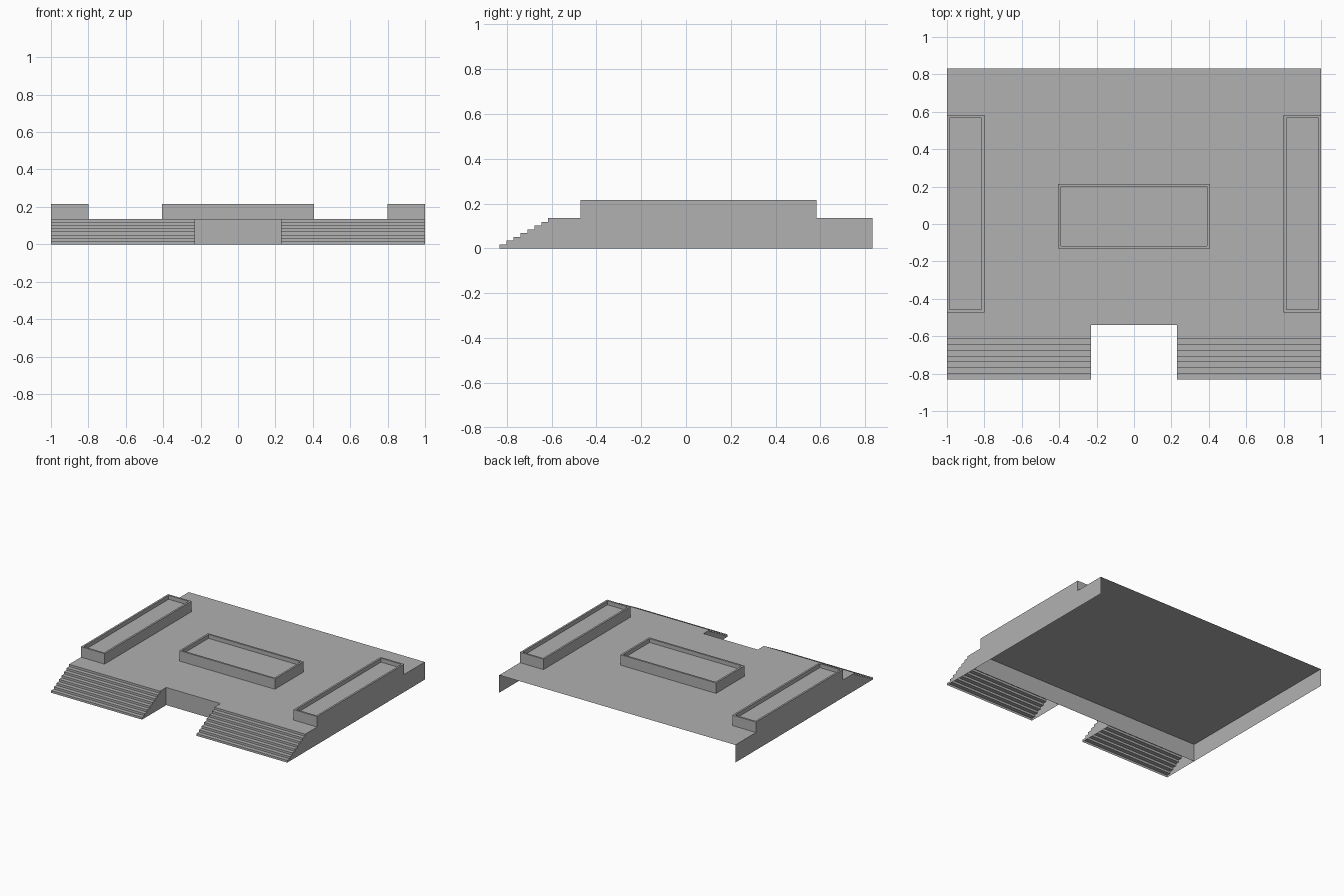
import bpy, bmesh
from mathutils import Vector

cube = bpy.data.objects.get("Cube")
if cube:
    bpy.data.objects.remove(cube, do_unlink=True)

# Main dimensions
HALF_X, HALF_Y = 1.0, 0.832
DECK_Z, PLANTER_Z = 0.135, 0.215
NOTCH_X, WALL_Y, LANDING_Y = 0.23, -0.54, -0.615
RISERS = 8
RIM, RECESS = 0.02, 0.03

stone = bpy.data.materials.new("grey stone")
stone.use_nodes = True
GREY = (0.44, 0.44, 0.44, 1)
stone.diffuse_color = GREY
stone.node_tree.nodes["Principled BSDF"].inputs["Base Color"].default_value = GREY


def finish(name, bm):
    mesh = bpy.data.meshes.new(name)
    bm.to_mesh(mesh)
    bm.free()
    mesh.materials.append(stone)
    obj = bpy.data.objects.new(name, mesh)
    bpy.context.collection.objects.link(obj)
    return obj


def panel(name, points, facing):
    """Single flat sheet whose normal points along facing."""
    bm = bmesh.new()
    face = bm.faces.new([bm.verts.new(p) for p in points])
    face.normal_update()
    if face.normal.dot(Vector(facing)) < 0:
        face.normal_flip()
    return finish(name, bm)


def planter(name, x0, x1, y0, y1):
    """Open-bottomed block with a thin rim and sunken top."""
    bm = bmesh.new()
    corners = [(x0, y0), (x1, y0), (x1, y1), (x0, y1)]
    base = [bm.verts.new((x, y, DECK_Z)) for x, y in corners]
    rim = [bm.verts.new((x, y, PLANTER_Z)) for x, y in corners]
    for i in range(4):
        j = (i + 1) % 4
        bm.faces.new((base[i], base[j], rim[j], rim[i]))
    top = bm.faces.new(rim)
    bm.normal_update()
    bmesh.ops.inset_region(bm, faces=[top], thickness=RIM)
    bmesh.ops.inset_region(bm, faces=[top], thickness=0, depth=-RECESS)
    return finish(name, bm)


# Stair profile in (y, z), from the ground up to the landing
tread = (LANDING_Y + HALF_Y) / (RISERS - 1)
riser = DECK_Z / RISERS
profile = []
for i in range(RISERS):
    y = -HALF_Y + i * tread
    profile += [(y, i * riser), (y, (i + 1) * riser)]

# Deck with the notch between the two stairs
half = [(HALF_X, HALF_Y), (HALF_X, LANDING_Y), (NOTCH_X, LANDING_Y), (NOTCH_X, WALL_Y)]
outline = half + [(-x, y) for x, y in reversed(half)]
panel("deck", [(x, y, DECK_Z) for x, y in outline], (0, 0, 1))

# Front retaining wall, running on behind the stairs
panel("front_wall", [(-HALF_X, WALL_Y, 0), (HALF_X, WALL_Y, 0),
                     (HALF_X, WALL_Y, DECK_Z), (-HALF_X, WALL_Y, DECK_Z)], (0, -1, 0))

for side, s in (("left", 1), ("right", -1)):
    # Side wall and stair cheek share the stepped outline
    for part, x, back, out in (("side_wall", HALF_X, HALF_Y, s),
                               ("stair_cheek", NOTCH_X, WALL_Y, -s)):
        points = profile + [(back, DECK_Z), (back, 0)]
        panel(f"{side}_{part}", [(s * x, y, z) for y, z in points], (out, 0, 0))

    # Hollow flight of steps
    xa, xb = sorted((s * NOTCH_X, s * HALF_X))
    bm = bmesh.new()
    rows = [(bm.verts.new((xa, y, z)), bm.verts.new((xb, y, z))) for y, z in profile]
    for low, high in zip(rows, rows[1:]):
        bm.faces.new((low[0], low[1], high[1], high[0]))
    finish(f"{side}_steps", bm)

    # Long planter along the edge
    xa, xb = sorted((s * 0.8, s * HALF_X))
    planter(f"{side}_planter", xa, xb, -0.472, 0.582)

planter("centre_planter", -0.405, 0.405, -0.132, 0.215)
